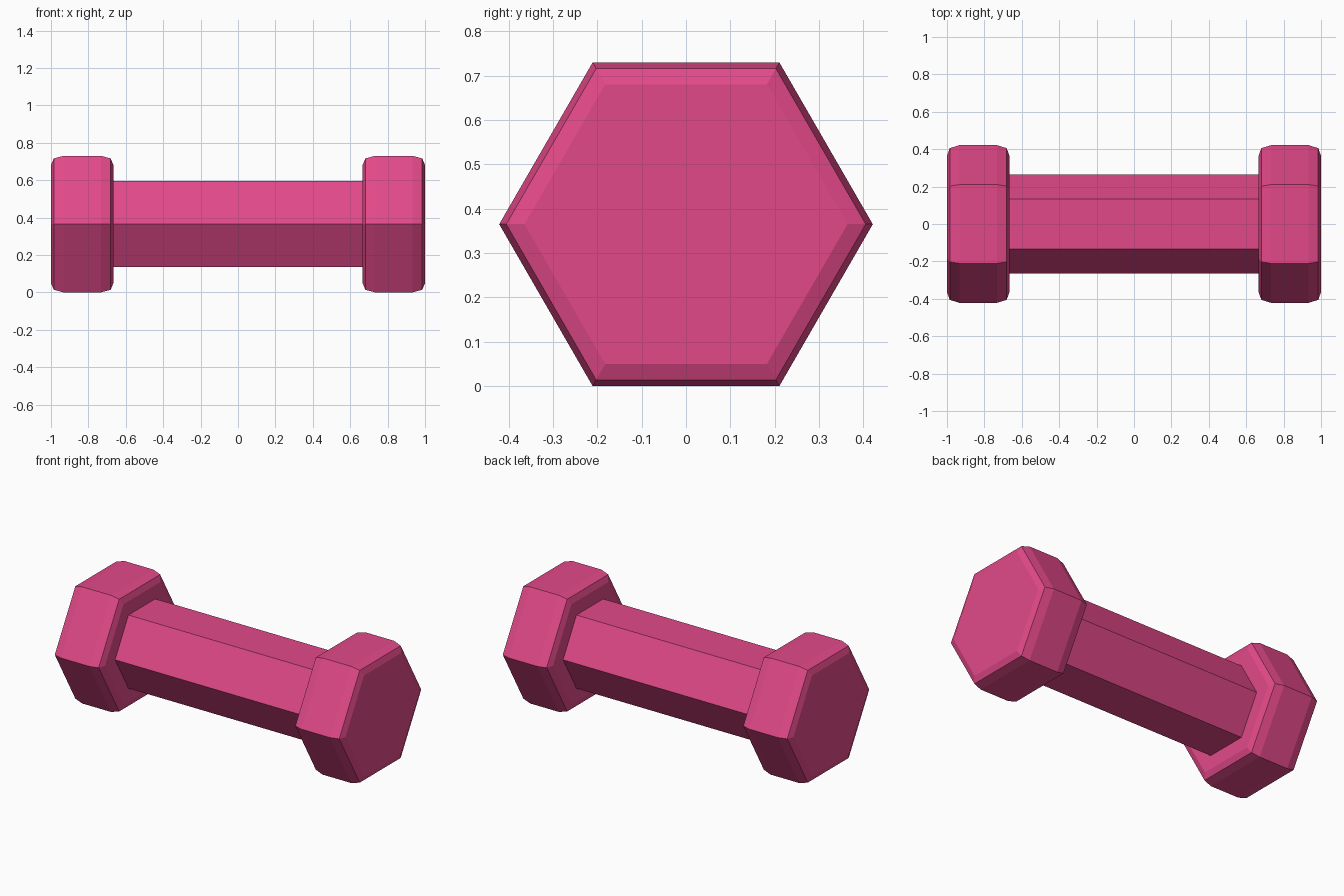
import bpy, bmesh, math

if "Cube" in bpy.data.objects:
    bpy.data.objects.remove(bpy.data.objects["Cube"])

pink = bpy.data.materials.new("pink")
pink.diffuse_color = (0.76, 0.066, 0.25, 1)
pink.use_nodes = True
pink.node_tree.nodes["Principled BSDF"].inputs["Base Color"].default_value = pink.diffuse_color

AXIS_Z = 0.365  # height of the dumbbell's long axis


def hex_loft(name, profile):
    """Hexagonal solid along x from (x, corner radius) rings, capped at both ends."""
    bm = bmesh.new()
    rings = []
    for x, r in profile:
        rings.append([bm.verts.new((x, r * math.cos(i * math.pi / 3),
                                    AXIS_Z + r * math.sin(i * math.pi / 3)))
                      for i in range(6)])
    for a, b in zip(rings, rings[1:]):
        for i in range(6):
            j = (i + 1) % 6
            bm.faces.new((a[i], a[j], b[j], b[i]))
    bm.faces.new(rings[0])
    bm.faces.new(rings[-1])
    bmesh.ops.recalc_face_normals(bm, faces=bm.faces)
    mesh = bpy.data.meshes.new(name)
    bm.to_mesh(mesh)
    bm.free()
    mesh.materials.append(pink)
    obj = bpy.data.objects.new(name, mesh)
    bpy.context.collection.objects.link(obj)
    return obj


# hexagonal grip
hex_loft("handle", [(-0.68, 0.265), (0.68, 0.265)])

# weights with a two-step rounded edge on both faces
R = AXIS_Z / math.cos(math.pi / 6)
half = [(0.167, R - 0.057), (0.152, R - 0.016), (0.10, R)]
for side, name in ((-1, "left_weight"), (1, "right_weight")):
    c = side * 0.833
    hex_loft(name, [(c - d, r) for d, r in half] + [(c + d, r) for d, r in reversed(half)])
